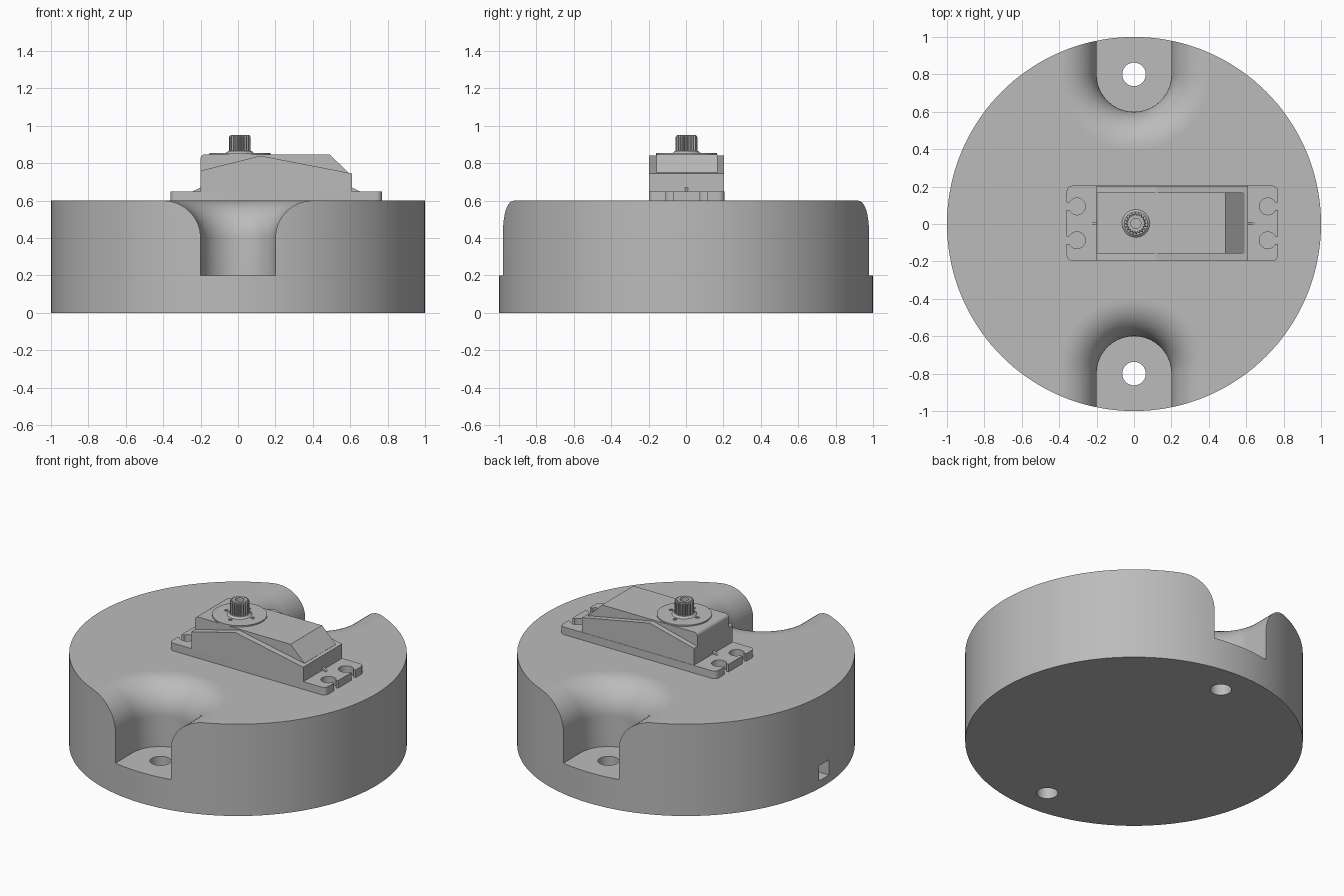
import bpy, bmesh, math
from mathutils import Vector

if "Cube" in bpy.data.objects:
    bpy.data.objects.remove(bpy.data.objects["Cube"], do_unlink=True)

GREY = (0.5, 0.5, 0.5, 1)
grey = bpy.data.materials.new("plain grey")
grey.use_nodes = True
grey.diffuse_color = GREY
grey.node_tree.nodes["Principled BSDF"].inputs["Base Color"].default_value = GREY

CX, CY = 0.01, 0.003      # axis of the output shaft


def loft(name, layers):
    """Closed solid through matching rings of points."""
    bm = bmesh.new()
    rings = [[bm.verts.new(p) for p in ring] for ring in layers]
    n = len(rings[0])
    for a, b in zip(rings, rings[1:]):
        for i in range(n):
            j = (i + 1) % n
            bm.faces.new((a[i], a[j], b[j], b[i]))
    bm.faces.new(rings[0][::-1])
    bm.faces.new(rings[-1])
    bmesh.ops.recalc_face_normals(bm, faces=bm.faces)
    mesh = bpy.data.meshes.new(name)
    bm.to_mesh(mesh)
    bm.free()
    mesh.materials.append(grey)
    obj = bpy.data.objects.new(name, mesh)
    bpy.context.collection.objects.link(obj)
    return obj


def circle(r, z, x=0, y=0, n=32):
    return [(x + r * math.cos(2 * math.pi * i / n),
             y + r * math.sin(2 * math.pi * i / n), z) for i in range(n)]


def cylinder(name, r, z0, z1, x=0, y=0, n=32, r_top=None):
    return loft(name, [circle(r, z0, x, y, n), circle(r_top or r, z1, x, y, n)])


def box(name, x0, x1, y0, y1, z0, z1):
    return loft(name, [[(x0, y0, z), (x1, y0, z), (x1, y1, z), (x0, y1, z)]
                       for z in (z0, z1)])


def side_profile(name, points, y0, y1):
    return loft(name, [[(x, y, z) for x, z in points] for y in (y0, y1)])


def activate(obj):
    bpy.ops.object.select_all(action='DESELECT')
    obj.select_set(True)
    bpy.context.view_layer.objects.active = obj


def apply_modifier(obj, mod):
    activate(obj)
    bpy.ops.object.modifier_apply(modifier=mod.name)


def cut(obj, cutters):
    for cutter in cutters:
        mod = obj.modifiers.new("cut", 'BOOLEAN')
        mod.operation, mod.solver, mod.object = 'DIFFERENCE', 'EXACT', cutter
        apply_modifier(obj, mod)
        bpy.data.objects.remove(cutter, do_unlink=True)


def smooth(obj, degrees=25):
    activate(obj)
    bpy.ops.object.shade_smooth_by_angle(angle=math.radians(degrees))
    for p in obj.data.polygons:
        if abs(p.normal.z) > 0.9999:
            p.use_smooth = False


def bevel(obj, width, pick, segments=4):
    """Round the edges for which pick(a, b) holds."""
    bm = bmesh.new()
    bm.from_mesh(obj.data)
    edges = [e for e in bm.edges if pick(e.verts[0].co, e.verts[1].co)]
    bmesh.ops.bevel(bm, geom=edges, offset=width, segments=segments,
                    profile=0.5, affect='EDGES')
    bm.to_mesh(obj.data)
    bm.free()


def notch(side):
    """Open slot with a round end whose walls flare out to the top."""
    def ring(r, z):
        arc = [(r * math.cos(math.pi * i / 40),
                side * (0.8 - r * math.sin(math.pi * i / 40)), z) for i in range(41)]
        return [(r, side * 1.4, z)] + arc + [(-r, side * 1.4, z)]
    layers = [ring(0.2, 0.2)]
    for i in range(17):
        t = math.pi / 2 * i / 16
        layers.append(ring(0.4 - 0.2 * math.cos(t), 0.4 + 0.2 * math.sin(t)))
    return loft("notch_cutter", layers + [ring(0.4, 0.7)])


# Round base with mounting notches, bolt holes and a cable passage
base = cylinder("base", 1, 0, 0.6, n=144)
cutters = [box("cable_cutter", -1.2, -0.3, -0.05, 0.05, 0.05, 0.15)]
for side in (-1, 1):
    cutters += [notch(side),
                cylinder("bolt_cutter", 0.063, -0.1, 0.3, y=side * 0.8)]
cut(base, cutters)
smooth(base)

# Mounting flange with open screw holes
flange = box("flange", -0.36, 0.77, -0.197, 0.205, 0.595, 0.65)
bevel(flange, 0.03, lambda a, b: abs(a.z - b.z) > 0.01)
cutters = []
for x, end in ((-0.305, -0.45), (0.715, 0.85)):
    for y in (-0.087, 0.094):
        cutters += [cylinder("screw_cutter", 0.045, 0.5, 0.7, x, y),
                    box("slot_cutter", min(x, end), max(x, end),
                        y - 0.02, y + 0.02, 0.5, 0.7)]
cut(flange, cutters)
smooth(flange)

# Servo case: wide lower shell with a peaked rim, narrower lid above
side_profile("lower_case", [(-0.2, 0.6), (0.61, 0.6), (0.61, 0.745),
                            (0.12, 0.84), (-0.2, 0.76)], -0.197, 0.203)
lid = side_profile("upper_case", [(-0.2, 0.65), (0.59, 0.65), (0.59, 0.75),
                                  (0.49, 0.847), (-0.2, 0.847)], -0.157, 0.168)
bevel(lid, 0.022, lambda a, b: max(a.x, b.x) < -0.19 and min(a.z, b.z) > 0.84)
smooth(lid, 35)

# Thin ribs between case and flange
for name, x, tip in (("left_rib", 0.6, 0.66), ("right_rib", -0.19, -0.25)):
    side_profile(name, [(x, 0.64), (tip, 0.645), (x, 0.675)], CY - 0.008, CY + 0.008)

# Round pad and collar around the shaft
pad = cylinder("gear_pad", 0.163, 0.84, 0.855, CX, CY, 48)
cut(pad, [cylinder("dimple_cutter", 0.012, 0.849, 0.9,
                   CX + 0.095 * math.cos(a), CY + 0.095 * math.sin(a), 12)
          for a in (0, math.pi / 2, math.pi, -math.pi / 2)])
smooth(pad)
smooth(cylinder("shaft_collar", 0.08, 0.85, 0.866, CX, CY, 32, 0.062))

# Toothed output shaft with a screw bore
TEETH = 20


def gear_ring(scale, z):
    ring = []
    for i in range(TEETH * 4):
        r = scale * (0.058 if i % 4 < 2 else 0.049)
        a = 2 * math.pi * i / (TEETH * 4)
        ring.append((CX + r * math.cos(a), CY + r * math.sin(a), z))
    return ring


shaft = loft("output_shaft", [gear_ring(1, 0.85), gear_ring(1, 0.94),
                              gear_ring(0.88, 0.95)])
cut(shaft, [cylinder("bore_cutter", 0.027, 0.88, 1, CX, CY, 24)])
